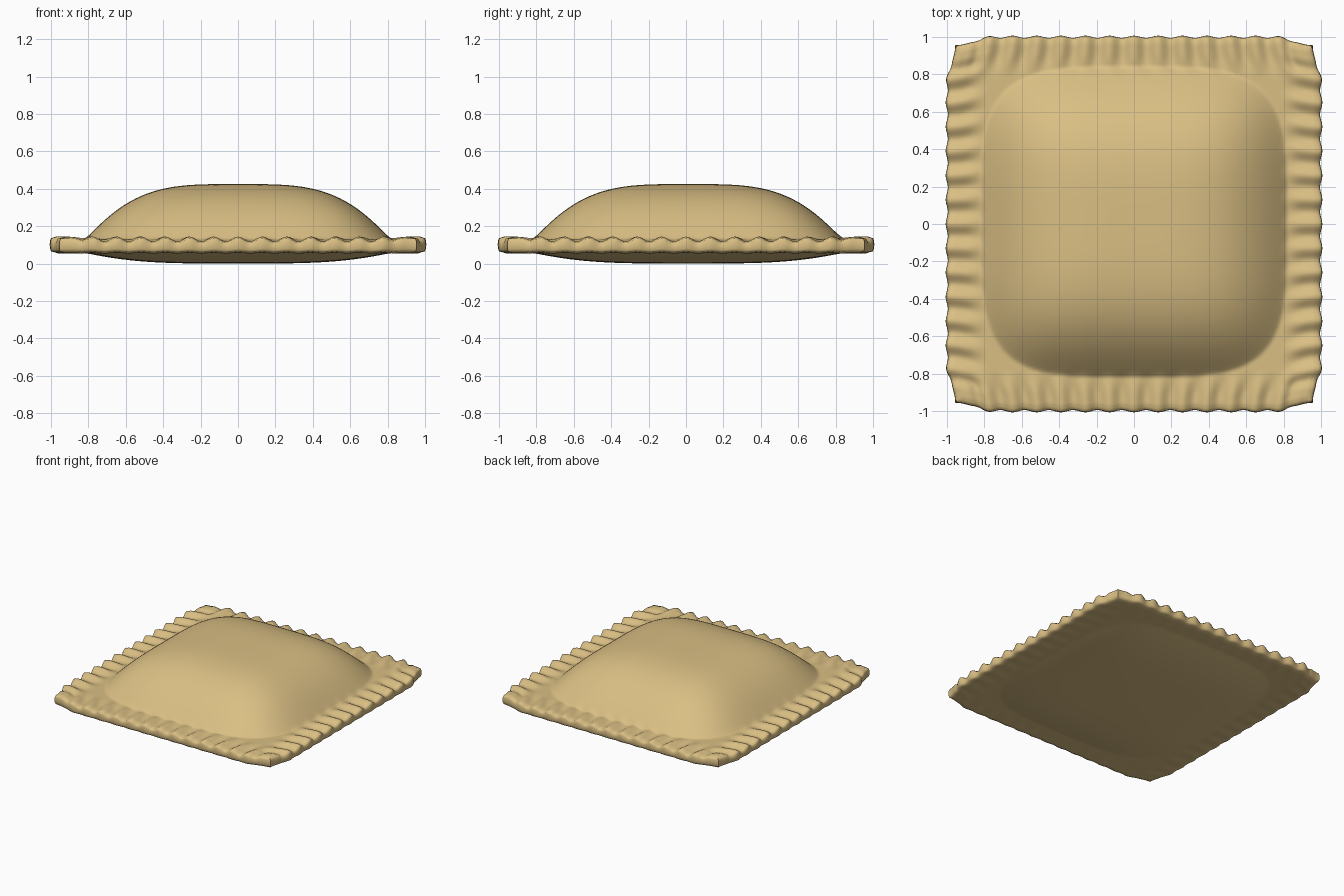
import bpy, bmesh, math

if "Cube" in bpy.data.objects:
    bpy.data.objects.remove(bpy.data.objects["Cube"])

N = 160            # grid cells per side
PERIOD = 0.136     # crimp spacing


def smooth(v, a, b):
    t = min(1, max(0, (v - a) / (b - a)))
    return t * t * (3 - 2 * t)


def crimp(t):
    return math.cos(2 * math.pi * t / PERIOD)


def outline(u, v):
    """Square with softened corners and a gently scalloped edge."""
    def axis(a, b):
        scallop = 0.006 * crimp(b) * (1 - smooth(abs(b), 0.84, 0.95)) * smooth(abs(a), 0.85, 1)
        return a * (0.994 - 0.045 * smooth(abs(b), 0.78, 1) + scallop)
    return axis(u, v), axis(v, u)


def dome(x, y):
    """Filling bulge: 1 in the middle, 0 outside a rounded square."""
    r = ((x / 0.82) ** 4 + ((y - 0.01) / 0.83) ** 4) ** 0.25
    return (1 - r ** 3.6) ** 1.15 if r < 1 else 0


def ripple(u, v):
    """Pressed ridges running across the rim, fading at the corners."""
    def side(a, b):
        return smooth(abs(a), 0.78, 0.92) * (1 - smooth(abs(b), 0.84, 0.95)) * crimp(b)
    return side(u, v) + side(v, u)


def top_z(u, v, x, y):
    edge = smooth(max(abs(u), abs(v)), 0.97, 1)
    corner = smooth(min(abs(u), abs(v)), 0.8, 0.95)
    return 0.131 + 0.294 * dome(x, y) + 0.013 * ripple(u, v) + 0.01 * corner - 0.008 * edge


def bottom_z(u, v, x, y):
    edge = smooth(max(abs(u), abs(v)), 0.97, 1)
    return 0.056 * (1 - dome(x, y)) + 0.002 * ripple(u, v) + 0.008 * edge


bm = bmesh.new()


def sheet(height, flip):
    grid = []
    for j in range(N + 1):
        row = []
        for i in range(N + 1):
            u, v = 2 * i / N - 1, 2 * j / N - 1
            x, y = outline(u, v)
            row.append(bm.verts.new((x, y, height(u, v, x, y))))
        grid.append(row)
    for j in range(N):
        for i in range(N):
            q = [grid[j][i], grid[j][i + 1], grid[j + 1][i + 1], grid[j + 1][i]]
            bm.faces.new(q[::-1] if flip else q)
    return ([grid[0][i] for i in range(N)] + [grid[j][N] for j in range(N)]
            + [grid[N][i] for i in range(N, 0, -1)] + [grid[j][0] for j in range(N, 0, -1)])


# Top and bottom pasta sheets
upper = sheet(top_z, False)
lower = sheet(bottom_z, True)

# Rounded side wall joining the two sheets
rings = [lower]
for t in (0.2, 0.5, 0.8):
    ring = []
    for a, b in zip(lower, upper):
        p = a.co.lerp(b.co, t)
        bulge = 1 + (0.007 if t == 0.5 else 0.005)
        ring.append(bm.verts.new((p.x * bulge, p.y * bulge, p.z)))
    rings.append(ring)
rings.append(upper)
for lo, hi in zip(rings, rings[1:]):
    for k in range(len(lo)):
        n = (k + 1) % len(lo)
        bm.faces.new((lo[k], lo[n], hi[n], hi[k]))
bmesh.ops.recalc_face_normals(bm, faces=bm.faces)

mesh = bpy.data.meshes.new("stuffed_pasta")
bm.to_mesh(mesh)
bm.free()
pasta = bpy.data.objects.new("stuffed_pasta", mesh)
bpy.context.collection.objects.link(pasta)

# Dough colour
dough = bpy.data.materials.new("dough")
dough.diffuse_color = (0.70, 0.52, 0.23, 1)
dough.use_nodes = True
dough.node_tree.nodes["Principled BSDF"].inputs["Base Color"].default_value = dough.diffuse_color
mesh.materials.append(dough)

bpy.context.view_layer.objects.active = pasta
pasta.select_set(True)
bpy.ops.object.shade_smooth_by_angle(angle=math.radians(60))
